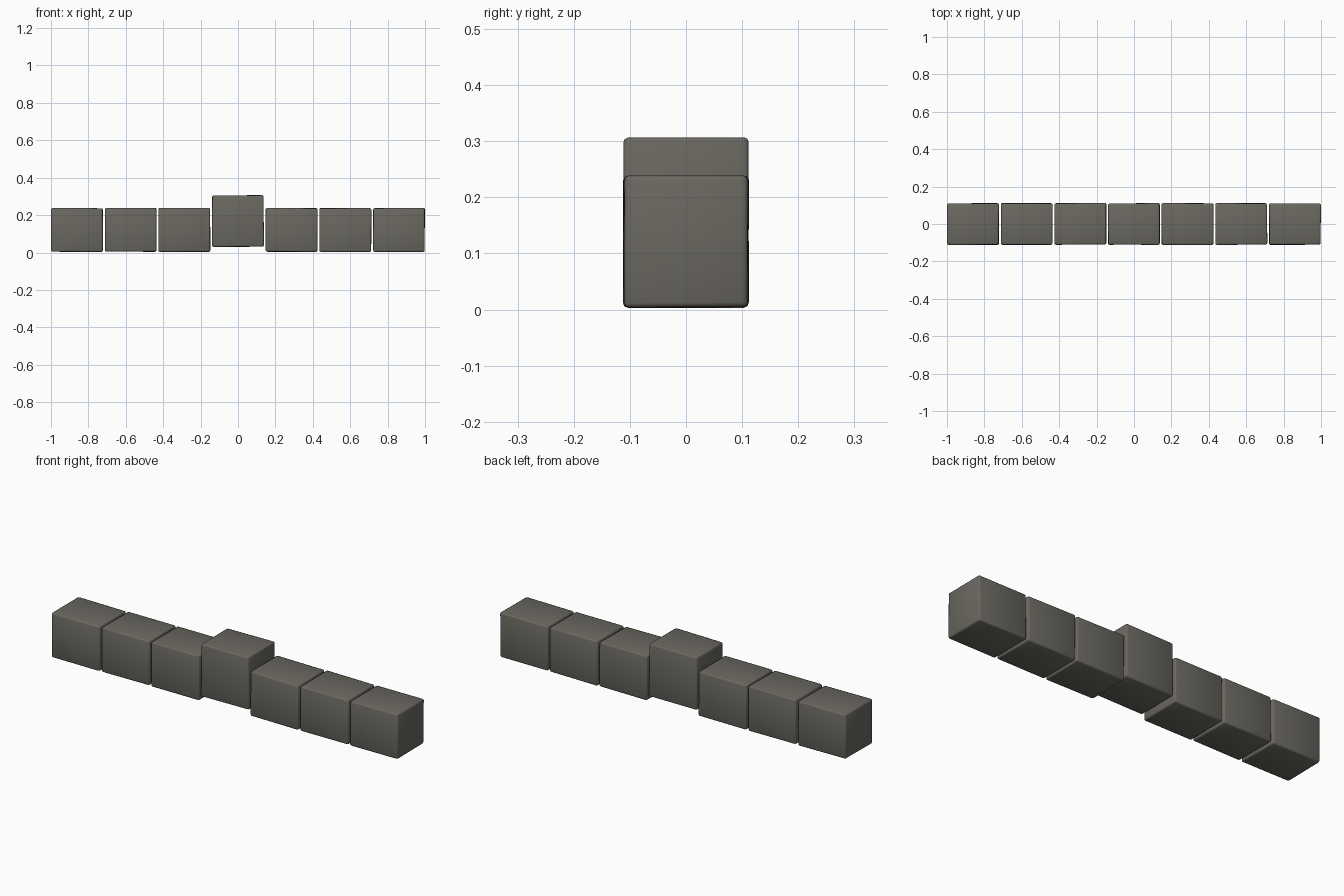
import bpy, bmesh, random
from mathutils import Vector

if "Cube" in bpy.data.objects:
    bpy.data.objects.remove(bpy.data.objects["Cube"])

random.seed(4)

stone = bpy.data.materials.new("dark warm stone")
stone.diffuse_color = (0.145, 0.137, 0.117, 1)
stone.use_nodes = True
stone.node_tree.nodes["Principled BSDF"].inputs["Base Color"].default_value = stone.diffuse_color


def block(name, x, z0, z1, width=0.279, depth=0.225):
    """Slightly uneven cut stone with softened edges."""
    bm = bmesh.new()
    bmesh.ops.create_cube(bm, size=1)
    for v in bm.verts:
        v.co = Vector((x + v.co.x * width, v.co.y * depth,
                       (z0 + z1) / 2 + v.co.z * (z1 - z0)))
        # pull corners in a little for a hand-cut look
        inward = Vector((x, 0, (z0 + z1) / 2)) - v.co
        for i in range(3):
            v.co[i] += (1 if inward[i] > 0 else -1) * random.uniform(0, 0.003)
    bmesh.ops.bevel(bm, geom=bm.edges[:], offset=0.008, segments=2,
                    profile=0.5, affect='EDGES')
    for f in bm.faces:
        f.smooth = True
    me = bpy.data.meshes.new(name)
    bm.to_mesh(me)
    bm.free()
    me.materials.append(stone)
    ob = bpy.data.objects.new(name, me)
    bpy.context.collection.objects.link(ob)
    return ob


# row of seven arch stones, the middle keystone taller and raised
pitch = 0.2868
for i in range(-3, 4):
    if i == 0:
        block("keystone", 0, 0.03, 0.307)
    else:
        block(f"lintel_stone_{i + 4}", i * pitch, 0.003, 0.239)
